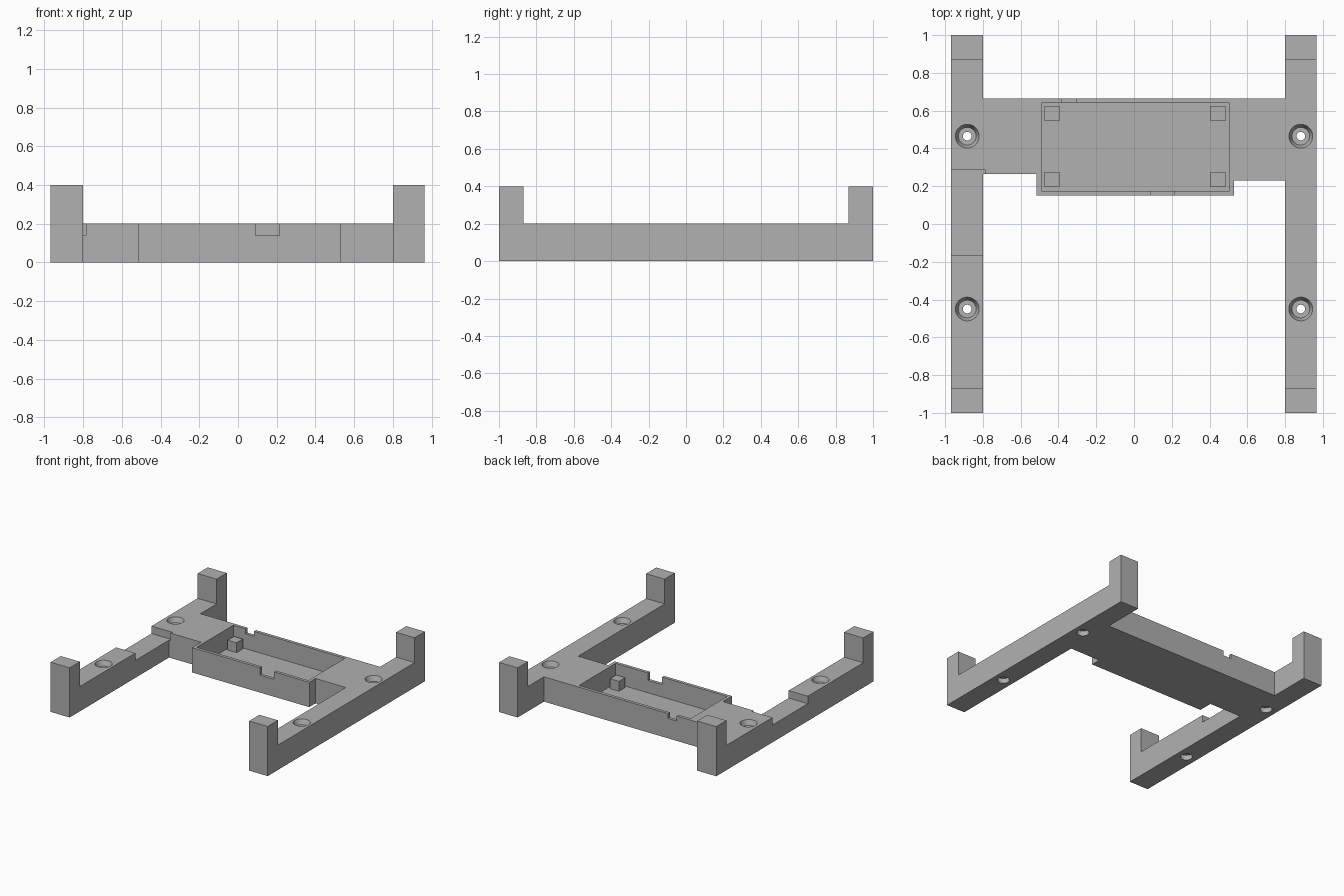
import bpy
import bmesh

cube = bpy.data.objects.get("Cube")
if cube:
    bpy.data.objects.remove(cube, do_unlink=True)

grey = bpy.data.materials.new("plain grey")
grey.use_nodes = True
grey.diffuse_color = (0.44, 0.44, 0.44, 1)
grey.node_tree.nodes["Principled BSDF"].inputs["Base Color"].default_value = grey.diffuse_color


def add_object(name, bm):
    bmesh.ops.recalc_face_normals(bm, faces=bm.faces)
    mesh = bpy.data.meshes.new(name)
    bm.to_mesh(mesh)
    bm.free()
    mesh.materials.append(grey)
    obj = bpy.data.objects.new(name, mesh)
    bpy.context.scene.collection.objects.link(obj)
    return obj


def prism(name, outline, z0, z1):
    bm = bmesh.new()
    face = bm.faces.new([bm.verts.new((x, y, z0)) for x, y in outline])
    top = bmesh.ops.extrude_face_region(bm, geom=[face])["geom"]
    verts = [g for g in top if isinstance(g, bmesh.types.BMVert)]
    bmesh.ops.translate(bm, vec=(0, 0, z1 - z0), verts=verts)
    return add_object(name, bm)


def box(name, x0, x1, y0, y1, z0, z1):
    return prism(name, [(x0, y0), (x1, y0), (x1, y1), (x0, y1)], z0, z1)


def screw_bore(x, y):
    """Stepped hole: tapered head recess, narrow shaft, wider pocket below."""
    bm = bmesh.new()
    steps = [(0.045, -0.02), (0.045, 0.04), (0.023, 0.04),
             (0.023, 0.16), (0.047, 0.16), (0.063, 0.2), (0.063, 0.22)]
    rings = []
    for radius, z in steps:
        ring = bmesh.ops.create_circle(bm, segments=32, radius=radius)["verts"]
        bmesh.ops.translate(bm, vec=(x, y, z), verts=ring)
        rings.append(ring)
    count = len(rings[0])
    for low, high in zip(rings, rings[1:]):
        for i in range(count):
            j = (i + 1) % count
            bm.faces.new((low[i], low[j], high[j], high[i]))
    bm.faces.new(rings[0])
    bm.faces.new(rings[-1])
    return add_object("bore_cutter", bm)


def combine(target, tool, operation):
    tool.hide_render = True
    mod = target.modifiers.new(operation.lower(), "BOOLEAN")
    mod.operation = operation
    mod.solver = "EXACT"
    mod.object = tool


# Main sizes
left, right, inner = -0.97, 0.965, 0.80
height, floor = 0.20, 0.04

# Two long rails joined by a bridge that widens into a tray
frame = prism("frame", [
    (left, -1), (-inner, -1), (-inner, 0.265), (-0.515, 0.265),
    (-0.515, 0.15), (0.53, 0.15), (0.53, 0.23), (inner, 0.23),
    (inner, -1), (right, -1), (right, 1), (inner, 1),
    (inner, 0.665), (-inner, 0.665), (-inner, 1), (left, 1)], 0, height)
helpers = []

# Upright posts on the rail ends
for x0, x1 in ((left, -inner), (inner, right)):
    for y0, y1 in ((-1, -0.87), (0.87, 1)):
        post = box("post", x0, x1, y0, y1, height, 0.40)
        combine(frame, post, "UNION")
        helpers.append(post)

# Tray cavity, wall notches and the lowered stretch of one rail
cuts = [
    box("cavity_cutter", -0.49, 0.505, 0.175, 0.64, floor, 0.3),
    box("front_notch_cutter", 0.09, 0.215, 0.10, 0.20, 0.14, 0.3),
    box("back_notch_cutter", -0.38, -0.305, 0.60, 0.70, 0.16, 0.3),
    box("rail_recess_cutter", -1.1, -0.785, -0.165, 0.285, 0.14, 0.3)]

# Screw holes
cuts += [screw_bore(x, y) for x in (-0.883, 0.883) for y in (-0.45, 0.465)]
for cutter in cuts:
    combine(frame, cutter, "DIFFERENCE")
helpers += cuts

# Bake the cuts and discard the helper shapes
graph = bpy.context.evaluated_depsgraph_get()
baked = bpy.data.meshes.new_from_object(frame.evaluated_get(graph))
frame.modifiers.clear()
frame.data = baked
for helper in helpers:
    bpy.data.objects.remove(helper, do_unlink=True)

# Square support pegs in the tray corners
for side, x in (("right", -0.475), ("left", 0.405)):
    for end, y in (("front", 0.195), ("back", 0.545)):
        box(f"{end}_{side}_peg", x, x + 0.08, y, y + 0.08, floor, 0.12)
